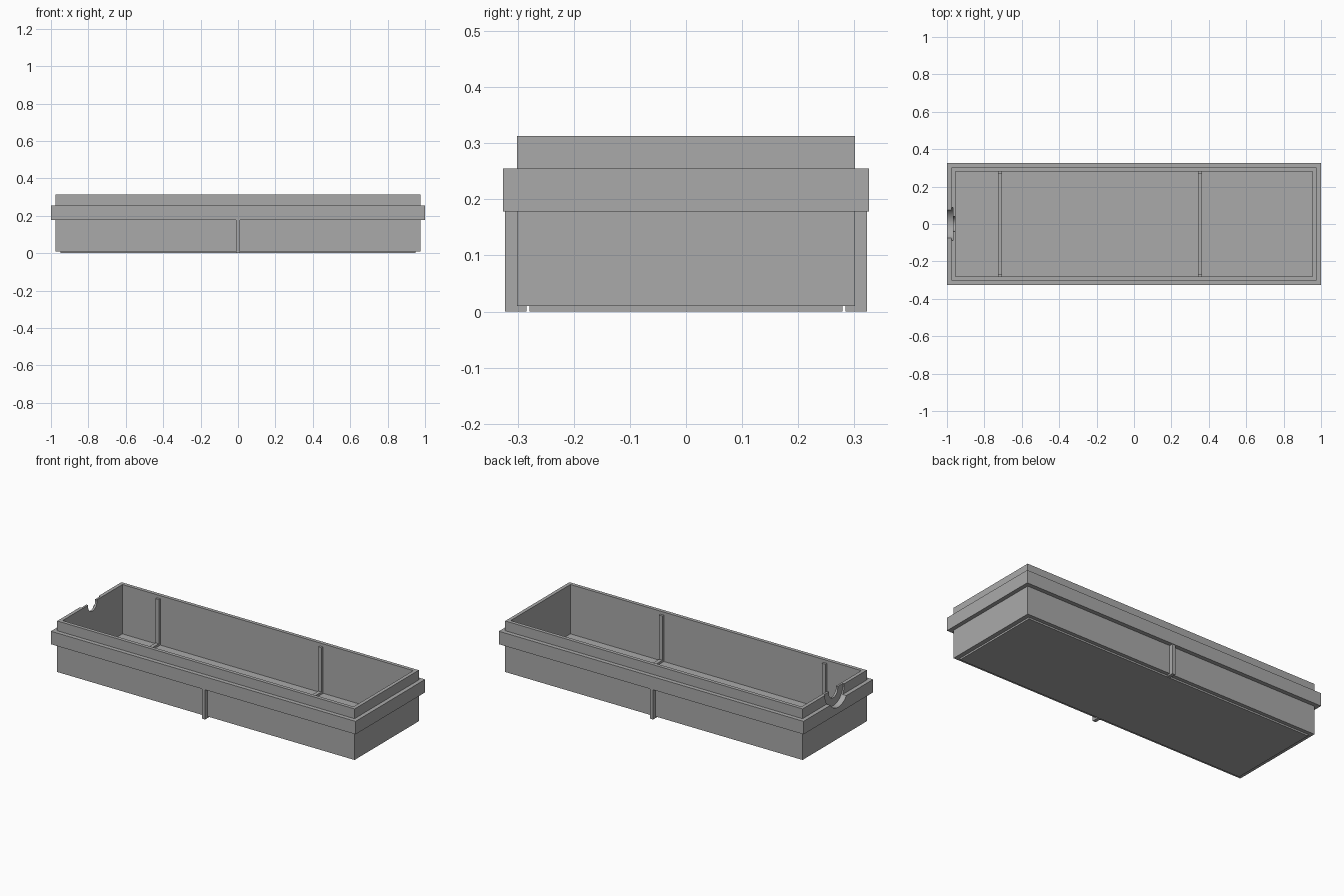
import bpy
import math

cube = bpy.data.objects.get("Cube")
if cube:
    bpy.data.objects.remove(cube, do_unlink=True)

grey = bpy.data.materials.new("plain grey")
grey.use_nodes = True
grey.diffuse_color = (0.4, 0.4, 0.4, 1)
grey.node_tree.nodes["Principled BSDF"].inputs["Base Color"].default_value = grey.diffuse_color


def box(name, x, y, z):
    """Box spanning the given (low, high) ranges."""
    spans = (x, y, z)
    bpy.ops.mesh.primitive_cube_add(size=1, location=[(a + b) / 2 for a, b in spans])
    ob = bpy.context.object
    ob.name = name
    ob.scale = [b - a for a, b in spans]
    bpy.ops.object.transform_apply(location=True, rotation=False, scale=True)
    ob.data.materials.append(grey)
    return ob


def disc(name, radius, x0, x1):
    """Cylinder along x, centred on the cable notch."""
    bpy.ops.mesh.primitive_cylinder_add(
        vertices=48, radius=radius, depth=x1 - x0,
        location=((x0 + x1) / 2, 0, 0.305), rotation=(0, math.pi / 2, 0))
    ob = bpy.context.object
    ob.name = name
    ob.data.materials.append(grey)
    return ob


def combine(ob, other, operation):
    """Apply a boolean, then drop the helper."""
    mod = ob.modifiers.new(operation.lower(), 'BOOLEAN')
    mod.operation = operation
    mod.solver = 'EXACT'
    mod.object = other
    bpy.context.view_layer.objects.active = ob
    bpy.ops.object.modifier_apply(modifier=mod.name)
    bpy.data.objects.remove(other, do_unlink=True)


# Outer sizes, half lengths and half widths
X, Y, TOP, BASE = 0.976, 0.301, 0.313, 0.01
IX, IY, FLOOR = 0.955, 0.28, 0.02

# Tray body with the flange around it, hollowed from above
tray = box("tray", (-X, X), (-Y, Y), (BASE, TOP))
combine(tray, box("flange", (-1, 1), (-0.326, 0.326), (0.178, 0.255)), 'UNION')
combine(tray, box("hollow", (-IX, IX), (-IY, IY), (FLOOR, 0.5)), 'DIFFERENCE')

# Stepped round notch in the right end wall
combine(tray, disc("wide_notch", 0.09, -1.1, -0.967), 'DIFFERENCE')
combine(tray, disc("narrow_notch", 0.042, -1.1, -0.9), 'DIFFERENCE')
bpy.ops.object.select_all(action='DESELECT')
tray.select_set(True)
bpy.context.view_layer.objects.active = tray
bpy.ops.object.shade_smooth_by_angle(angle=math.radians(30))

# Raised panel under the floor
box("base_panel", (-0.95, 0.95), (-0.279, 0.279), (0, BASE + 0.002))

# Ribs inside the tray: one floor strip and two wall strips each
for name, x in (("rear", -0.717), ("main", 0.352)):
    span = (x - 0.011, x + 0.011)
    box(name + "_floor_rib", span, (-IY - 0.002, IY + 0.002), (FLOOR - 0.002, FLOOR + 0.013))
    for side, s in (("left", 1), ("right", -1)):
        box(f"{name}_{side}_wall_rib", span,
            sorted((s * (IY + 0.002), s * (IY - 0.014))), (FLOOR - 0.002, 0.295))

# Outer ribs below the flange, hooked slightly under the body
for side, s in (("front", -1), ("back", 1)):
    box(side + "_outer_rib", (-0.01, 0.01),
        sorted((s * 0.323, s * (Y - 0.002))), (0, 0.18))
    box(side + "_rib_foot", (-0.01, 0.01),
        sorted((s * (Y - 0.001), s * 0.284)), (0, BASE + 0.002))
